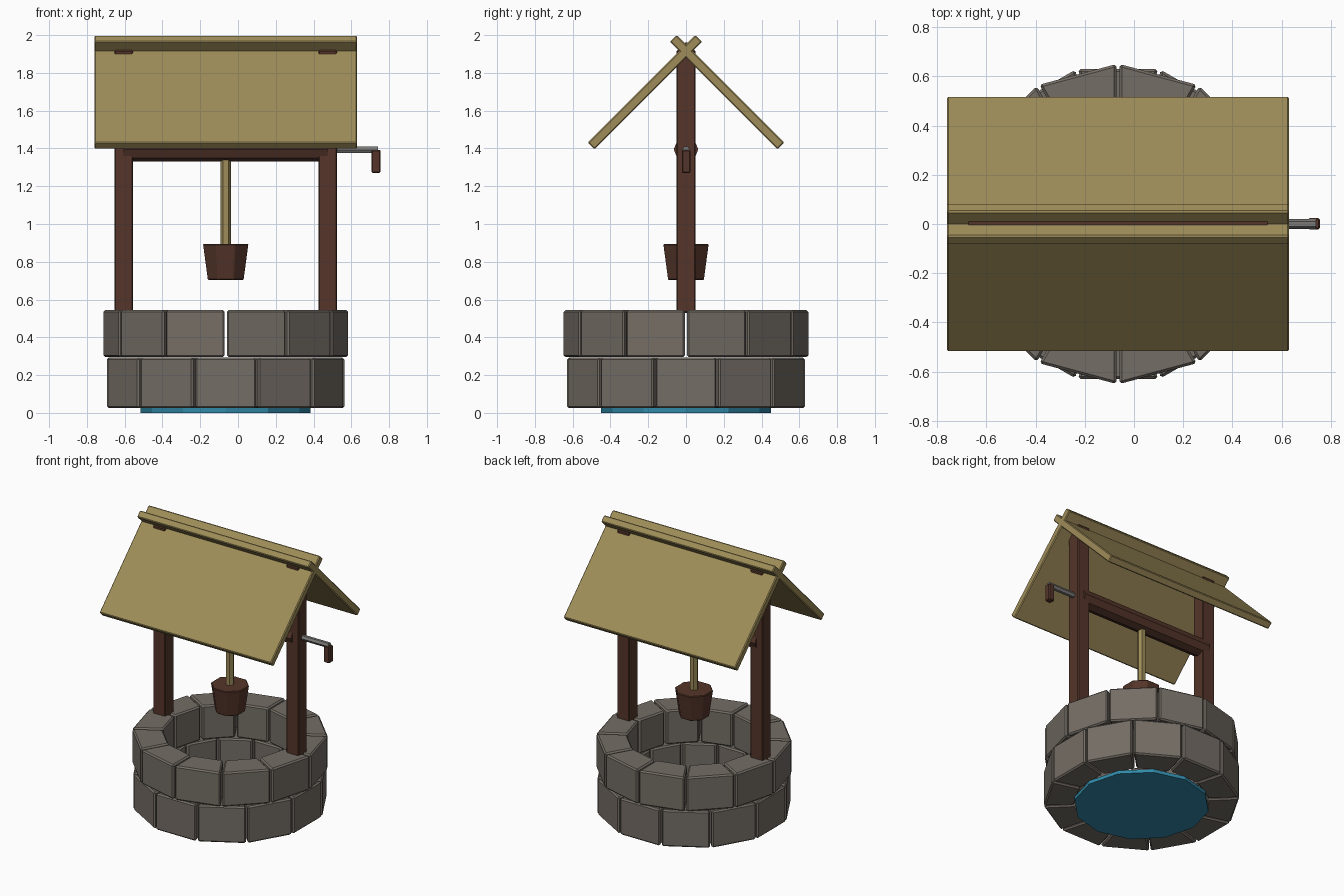
import bpy, bmesh, math
from mathutils import Matrix, Vector

if "Cube" in bpy.data.objects:
    bpy.data.objects.remove(bpy.data.objects["Cube"])

CX = -0.065  # centre of the well itself (the crank sticks out to +x)


def material(name, rgb):
    m = bpy.data.materials.new(name)
    m.diffuse_color = (*rgb, 1)
    m.use_nodes = True
    m.node_tree.nodes["Principled BSDF"].inputs["Base Color"].default_value = m.diffuse_color
    return m


STONE = material("grey stone", (0.175, 0.153, 0.130))
WOOD = material("dark wood", (0.090, 0.036, 0.023))
STRAW = material("straw tan", (0.345, 0.265, 0.100))
METAL = material("grey metal", (0.20, 0.195, 0.19))
WATER = material("blue water", (0.03, 0.25, 0.39))


def finish(name, bm, mat, bevel=0.0):
    if bevel:
        bmesh.ops.bevel(bm, geom=bm.edges[:], offset=bevel, segments=1, affect='EDGES')
    bmesh.ops.recalc_face_normals(bm, faces=bm.faces[:])
    me = bpy.data.meshes.new(name)
    bm.to_mesh(me)
    bm.free()
    me.materials.append(mat)
    ob = bpy.data.objects.new(name, me)
    bpy.context.collection.objects.link(ob)
    return ob


def box(name, centre, size, mat, bevel=0.006, tilt=0.0):
    bm = bmesh.new()
    m = Matrix.Translation(centre) @ Matrix.Rotation(tilt, 4, 'X') @ Matrix.Diagonal((*size, 1))
    bmesh.ops.create_cube(bm, size=1, matrix=m)
    return finish(name, bm, mat, bevel)


def prism(name, start, end, r1, r2, sides, mat, turn=0.0, bevel=0.0):
    # capped, optionally tapered, n-sided bar between two points
    a, b = Vector(start), Vector(end)
    d = b - a
    rot = Matrix.Rotation(math.pi / 2, 4, 'Y') if abs(d.x) > abs(d.z) else Matrix()
    bm = bmesh.new()
    bmesh.ops.create_cone(bm, cap_ends=True, segments=sides, radius1=r1, radius2=r2, depth=d.length,
                          matrix=Matrix.Translation((a + b) / 2) @ rot @ Matrix.Rotation(turn, 4, 'Z'))
    return finish(name, bm, mat, bevel)


def stone_course(name, z0, z1, offset, r_in=0.445, r_out=0.65, count=12, gap=0.006):
    # ring of separate flat-faced wedge stones
    bm = bmesh.new()
    step = 2 * math.pi / count
    for i in range(count):
        a0, a1 = offset + i * step, offset + (i + 1) * step
        ring = []
        for z in (z0, z1):
            for r, a, s in ((r_in, a0, 1), (r_out, a0, 1), (r_out, a1, -1), (r_in, a1, -1)):
                a += s * gap / r
                ring.append(bm.verts.new((CX + r * math.cos(a), r * math.sin(a), z)))
        lo, hi = ring[:4], ring[4:]
        bm.faces.new(lo[::-1])
        bm.faces.new(hi)
        for k in range(4):
            n = (k + 1) % 4
            bm.faces.new((lo[k], lo[n], hi[n], hi[k]))
    return finish(name, bm, STONE, 0.01)


# Stone wall, two courses with staggered joints
stone_course("lower_stone_course", 0.025, 0.292, math.radians(15))
stone_course("upper_stone_course", 0.295, 0.545, 0)

# Water at the bottom
prism("water", (CX, 0, 0), (CX, 0, 0.025), 0.45, 0.45, 12, WATER)

# Posts and ridge beam
for side, label in ((-1, "left"), (1, "right")):
    box(label + "_post", (CX + side * 0.54, 0, 1.225), (0.1, 0.1, 1.39), WOOD)
box("ridge_beam", (CX, 0.003, 1.92), (1.215, 0.016, 0.08), WOOD, 0)

# Roof panels, crossing at the ridge
for side, label in ((-1, "front"), (1, "back")):
    box(label + "_roof_panel", (CX, side * 0.2175, 1.6975), (1.39, 0.806, 0.05),
        STRAW, 0.006, -side * math.pi / 4)

# Winding axle, crank and handle
prism("axle", (-0.605, 0, 1.395), (0.475, 0, 1.395), 0.065, 0.065, 8, WOOD)
prism("crank_rod", (0.47, 0, 1.393), (0.74, 0, 1.393), 0.02, 0.02, 6, METAL)
box("crank_handle", (0.731, 0.001, 1.331), (0.048, 0.046, 0.122), WOOD)

# Rope and bucket
prism("rope", (CX, 0, 0.88), (CX, 0, 1.36), 0.028, 0.028, 6, STRAW, math.pi / 6)
prism("bucket", (CX, 0, 0.703), (CX, 0, 0.895), 0.102, 0.13, 8, WOOD, math.pi / 8, 0.005)
